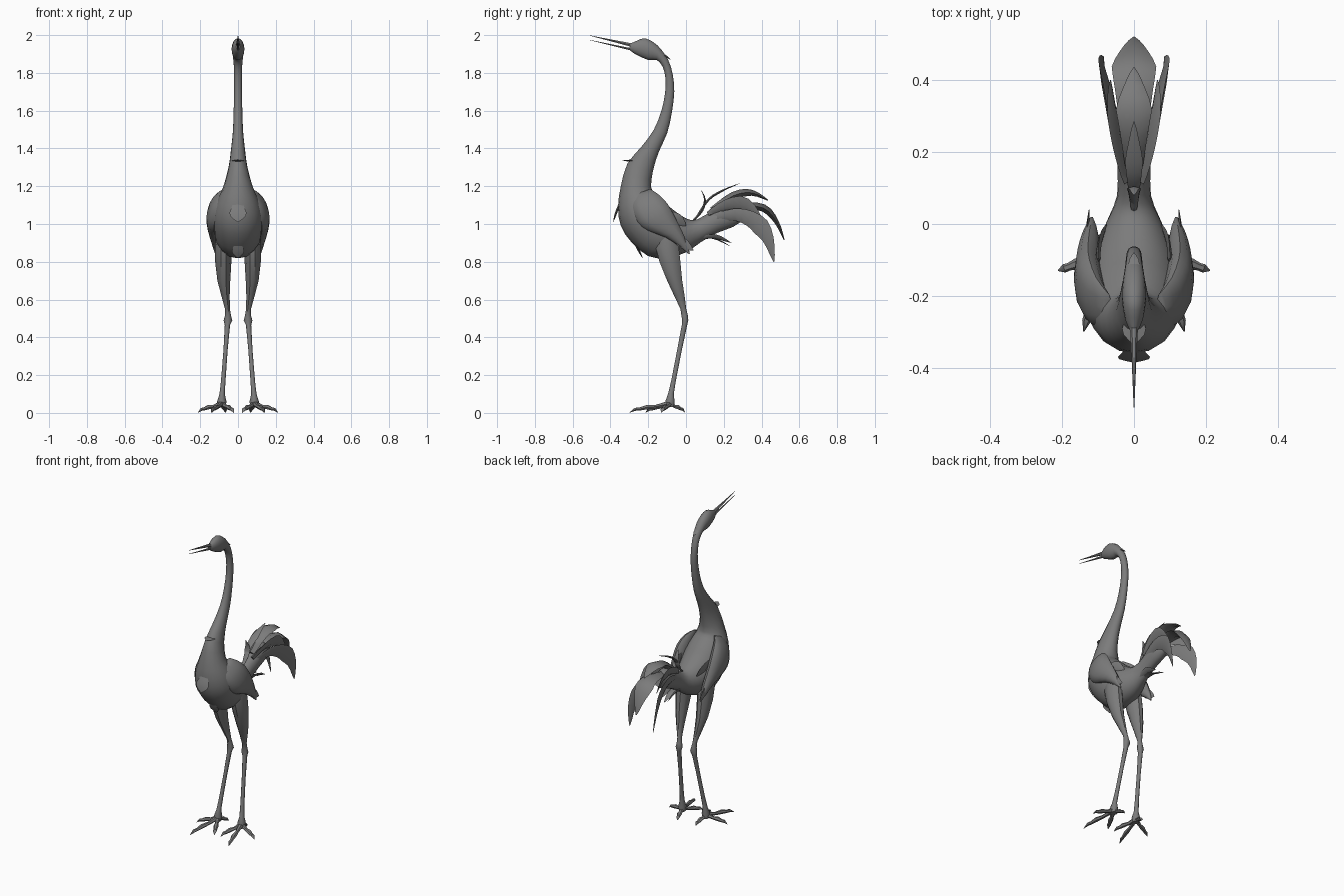
import bpy, bmesh, math
from mathutils import Vector as V

grey = bpy.data.materials.new("slate grey")
grey.diffuse_color = (0.2, 0.2, 0.2, 1)


def catmull(rows, steps):
    """Smoothly resample a list of equal-length number rows."""
    out = []
    for i in range(len(rows) - 1):
        p = [rows[max(0, min(len(rows) - 1, i + k))] for k in (-1, 0, 1, 2)]
        for s in range(steps):
            t = s / steps
            out.append([0.5 * (2 * b + (c - a) * t + (2 * a - 5 * b + 4 * c - d) * t * t
                               + (3 * b - a - 3 * c + d) * t ** 3) for a, b, c, d in zip(*p)])
    return out + [list(rows[-1])]


def loft(name, rings, sides, mirror=False, angle=40):
    """Closed tube through rings of (centre, half axis u, half axis v)."""
    bm = bmesh.new()
    loops = []
    for c, u, v in rings:
        loops.append([bm.verts.new(c + u * math.cos(a) + v * math.sin(a))
                      for a in (2 * math.pi * k / sides for k in range(sides))])
    for a, b in zip(loops, loops[1:]):
        for k in range(sides):
            j = (k + 1) % sides
            bm.faces.new((a[k], a[j], b[j], b[k]))
    bm.faces.new(loops[0])
    bm.faces.new(loops[-1])
    bmesh.ops.recalc_face_normals(bm, faces=bm.faces)
    me = bpy.data.meshes.new(name)
    bm.to_mesh(me)
    bm.free()
    me.materials.append(grey)
    ob = bpy.data.objects.new(name, me)
    bpy.context.collection.objects.link(ob)
    if mirror:
        ob.modifiers.new("mirror", 'MIRROR')
    bpy.ops.object.select_all(action='DESELECT')
    ob.select_set(True)
    bpy.context.view_layer.objects.active = ob
    bpy.ops.object.shade_smooth_by_angle(angle=math.radians(angle))
    return ob


def side_loft(name, rows, sides, steps=2, mirror=False):
    """Rows: front y, z, back y, z, centre x, half width, as seen from the side."""
    rings = []
    for fy, fz, by, bz, x, w in catmull(rows, steps):
        f, b = V((x, fy, fz)), V((x, by, bz))
        rings.append(((f + b) / 2, V((max(w, .001), 0, 0)), (b - f) / 2))
    return loft(name, rings, sides, mirror)


def feather(name, path, width, across=(1, 0, 0), mirror=False, thick=.006):
    """Pointed, curved blade that is widest past its middle."""
    pts = [V(p) for p in catmull(path, 3)]
    rings = []
    for i, p in enumerate(pts):
        t = i / (len(pts) - 1)
        w = width * (.4 + .6 * min(1, t / .55)) * min(1, (1.02 - t) / .42)
        d = (pts[min(i + 1, len(pts) - 1)] - pts[max(i - 1, 0)]).normalized()
        u = V(across)
        u = (u - d * u.dot(d)).normalized()
        rings.append((p, u * w, d.cross(u) * thick * min(1, (1.05 - t) * 2)))
    return loft(name, rings, 4, mirror, 60)


def limb(name, rows, sides, mirror=True):
    """Rows: x, y, z, half width in x, half depth in y."""
    return loft(name, [(V(r[:3]), V((r[3], 0, 0)), V((0, r[4], 0))) for r in rows], sides, mirror)


# Head, neck, body and tail root in one continuous skin
side_loft("body", [
    (-.30, 1.925, -.295, 1.955, 0, .010), (-.275, 1.903, -.26, 1.97, 0, .024),
    (-.20, 1.868, -.215, 1.983, 0, .034), (-.155, 1.868, -.15, 1.945, 0, .030),
    (-.125, 1.835, -.095, 1.87, 0, .023), (-.11, 1.78, -.07, 1.79, 0, .021),
    (-.11, 1.70, -.062, 1.70, 0, .021), (-.13, 1.60, -.075, 1.59, 0, .023),
    (-.17, 1.50, -.10, 1.48, 0, .027), (-.235, 1.41, -.145, 1.38, 0, .037),
    (-.31, 1.32, -.175, 1.28, 0, .05), (-.345, 1.20, -.185, 1.195, 0, .078),
    (-.36, 1.09, -.165, 1.165, 0, .108), (-.345, .99, -.12, 1.125, 0, .13),
    (-.29, .905, -.08, 1.085, 0, .132), (-.20, .83, -.04, 1.055, 0, .122),
    (-.10, .82, 0, 1.03, 0, .10), (0, .85, .04, 1.02, 0, .07),
    (.08, .905, .08, 1.035, 0, .047), (.17, .955, .15, 1.075, 0, .046),
    (.25, .985, .22, 1.11, 0, .045), (.30, 1.02, .28, 1.09, 0, .03)], 16)

# Open beak
for name, z0, z1, r in (("upper_beak", 1.948, 1.998, .012), ("lower_beak", 1.925, 1.974, .008)):
    a, b = V((0, -.27, z0 - .005)), V((0, -.51, z1))
    loft(name, [(a, V((r, 0, 0)), V((0, 0, r))), (a.lerp(b, .5), V((r * .5, 0, 0)), V((0, 0, r * .5))),
                (b, V((.001, 0, 0)), V((0, 0, .001)))], 6)

# Folded wings
side_loft("wing", [
    (-.275, 1.155, -.19, 1.185, .075, .012), (-.285, 1.09, -.15, 1.16, .105, .030),
    (-.255, 1.01, -.10, 1.11, .124, .040), (-.20, .965, -.06, 1.04, .128, .038),
    (-.11, .93, -.02, .96, .124, .030), (-.04, .885, .005, .90, .120, .018),
    (.015, .84, .02, .845, .118, .004)], 12, 2, True)
feather("wing_feather", [(.13, -.10, .98), (.13, -.03, .91), (.125, .04, .86)], .03, (0, 1, 1), True)
feather("wing_top_feather", [(.10, -.10, 1.06), (.095, -.05, 1.03), (.075, 0, .99)], .03, (0, 1, 1), True)

# Tufts on nape, throat, chest and belly
feather("nape_tuft", [(0, -.14, 1.90), (0, -.11, 1.89), (0, -.08, 1.87)], .016)
feather("throat_tuft", [(0, -.24, 1.34), (0, -.29, 1.335), (0, -.335, 1.337)], .035)
feather("chest_tuft", [(0, -.345, 1.12), (0, -.37, 1.06), (0, -.385, 1.01)], .048)
feather("belly_tuft", [(0, -.27, .90), (0, -.25, .86), (0, -.23, .82)], .035)

# Tail plumes
feather("rump_curl", [(0, .04, 1.02), (0, .085, 1.07), (0, .10, 1.13), (0, .08, 1.18)], .02)
feather("top_plume", [(0, .06, 1.04), (0, .12, 1.13), (0, .20, 1.18), (0, .285, 1.215)], .025)
feather("upper_plume", [(0, .14, 1.07), (0, .25, 1.15), (0, .35, 1.165), (0, .435, 1.125)], .05, thick=.02)
feather("main_plume", [(0, .15, 1.04), (0, .29, 1.09), (0, .41, 1.085), (0, .48, 1.01), (0, .52, .915)],
        .062, thick=.02)
feather("side_plume", [(.025, .13, 1.02), (.055, .26, 1.05), (.075, .37, 1.01), (.088, .435, .92),
                       (.085, .465, .80)], .05, (.3, .7, .7), True, .012)
feather("short_side_plume", [(.02, .12, 1.05), (.045, .22, 1.10), (.06, .32, 1.10), (.065, .40, 1.03)],
        .045, (.4, .5, .8), True, .012)
feather("under_plume", [(0, .04, .90), (0, .13, .93), (0, .23, .885)], .025)
feather("under_side_plume", [(.02, .06, .92), (.03, .15, .935), (.03, .24, .90)], .018, (1, 0, 1), True)

# Legs: feathered thigh, knee, thin shank
limb("leg", [
    (.075, -.105, .97, .040, .060), (.077, -.10, .88, .045, .065), (.078, -.085, .80, .043, .058),
    (.075, -.06, .70, .034, .042), (.066, -.035, .62, .022, .029), (.056, -.014, .55, .013, .016),
    (.053, -.007, .515, .016, .018), (.053, -.004, .49, .023, .017), (.056, -.008, .465, .014, .015),
    (.066, -.035, .33, .011, .013), (.078, -.066, .17, .012, .013), (.084, -.08, .10, .014, .016),
    (.086, -.085, .06, .025, .026), (.086, -.085, .03, .020, .022)], 10)

# Feet: four knuckled toes ending in claws
for name, tip in (("middle_toe", (.14, -.30)), ("outer_toe", (.212, -.13)),
                  ("inner_toe", (.022, -.215)), ("hind_toe", (.066, -.005))):
    start, end = V((.086, -.085, .052)), V((tip[0], tip[1], .010))
    d = (end - start).normalized()
    u = d.cross(V((0, 0, 1))).normalized()
    rings = []
    for t, w, h, lift in ((0, .018, .016, 0), (.35, .011, .010, -.004), (.58, .016, .013, .002),
                          (.75, .011, .009, 0), (.86, .012, .009, .003), (1, .001, .001, -.009)):
        rings.append((start.lerp(end, t) + V((0, 0, lift)), u * w, V((0, 0, h))))
    loft(name, rings, 6, True)
